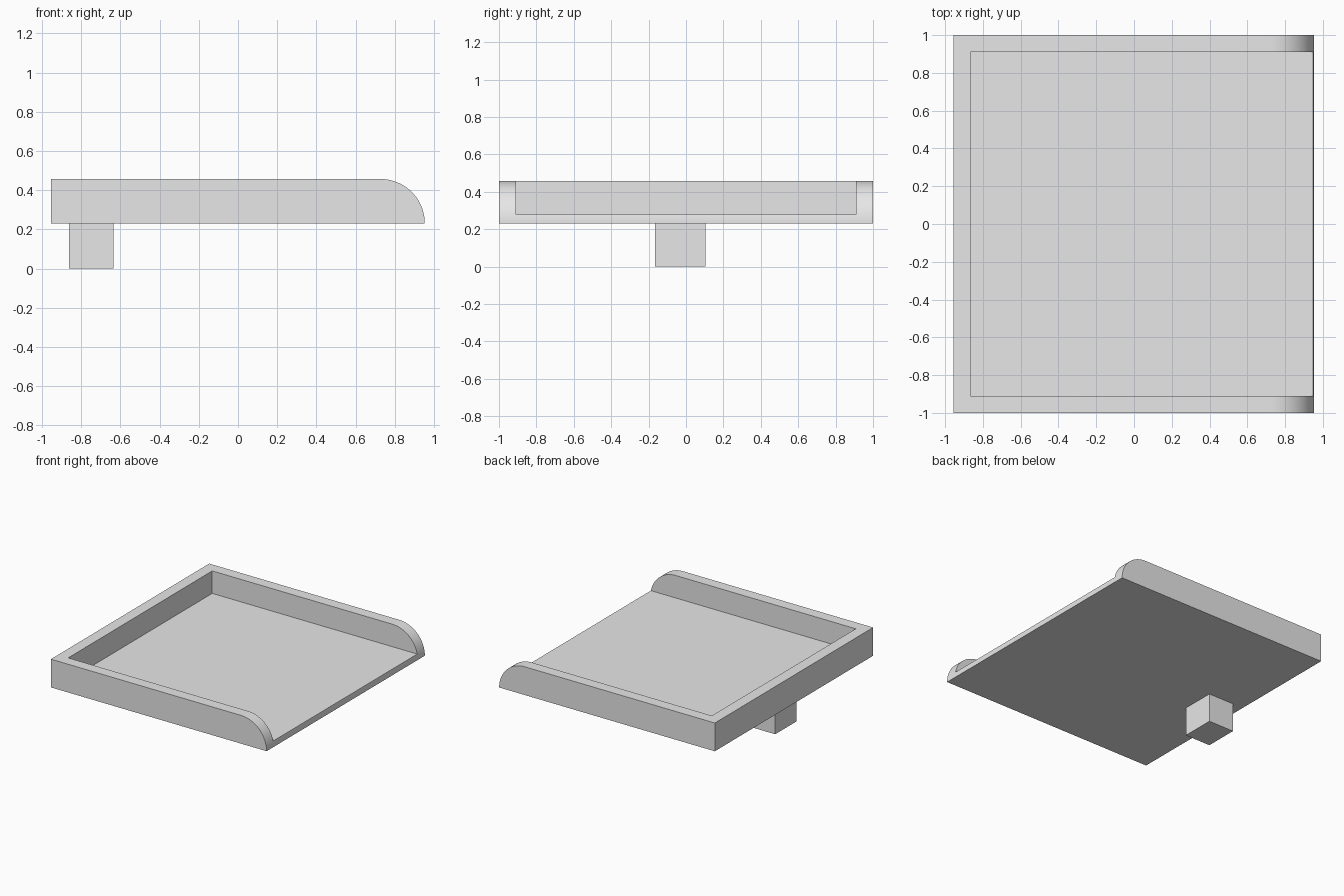
import bpy
import math

default = bpy.data.objects.get("Cube")
if default:
    bpy.data.objects.remove(default, do_unlink=True)

# Single plain grey
grey = bpy.data.materials.new("light_grey")
grey.use_nodes = True
colour = (0.8, 0.8, 0.8, 1)
grey.diffuse_color = colour
grey.node_tree.nodes["Principled BSDF"].inputs["Base Color"].default_value = colour

BACK, TIP = -0.955, 0.953      # tray ends along x
BASE, FLOOR, RIM = 0.231, 0.277, 0.457
RADIUS = RIM - BASE
WALL = 0.09


def extrude_profile(name, profile, y0, y1):
    """Sweep an x-z outline along y into a closed solid."""
    n = len(profile)
    verts = [(x, y, z) for y in (y0, y1) for x, z in profile]
    faces = [tuple(range(n)), tuple(reversed(range(n, 2 * n)))]
    faces += [(i, i + n, (i + 1) % n + n, (i + 1) % n) for i in range(n)]
    mesh = bpy.data.meshes.new(name)
    mesh.from_pydata(verts, [], faces)
    mesh.materials.append(grey)
    obj = bpy.data.objects.new(name, mesh)
    bpy.context.collection.objects.link(obj)
    return obj


def box(name, x0, x1, y0, y1, z0, z1):
    return extrude_profile(name, [(x0, z0), (x1, z0), (x1, z1), (x0, z1)], y0, y1)


# Tray body with a quarter-round open end
steps = 32
arc = [(TIP - RADIUS + RADIUS * math.cos(a), BASE + RADIUS * math.sin(a))
       for a in (math.pi / 2 * i / steps for i in range(steps + 1))]
tray = extrude_profile("tray", [(BACK, BASE)] + arc + [(BACK, RIM)], -1, 1)

# Recess, open at the rounded end
cutter = box("recess_cutter", BACK + WALL, TIP + 0.3, WALL - 1, 1 - WALL, FLOOR, RIM + 0.2)
cutter.hide_render = True
cutter.hide_set(True)
recess = tray.modifiers.new("recess", 'BOOLEAN')
recess.operation = 'DIFFERENCE'
recess.solver = 'EXACT'
recess.object = cutter

bpy.ops.object.select_all(action='DESELECT')
tray.select_set(True)
bpy.context.view_layer.objects.active = tray
bpy.ops.object.modifier_apply(modifier=recess.name)
bpy.data.objects.remove(cutter, do_unlink=True)
bpy.ops.object.shade_smooth_by_angle(angle=math.radians(30))

# Peg under the closed end
box("support_peg", -0.862, -0.636, -0.166, 0.104, 0, BASE)
